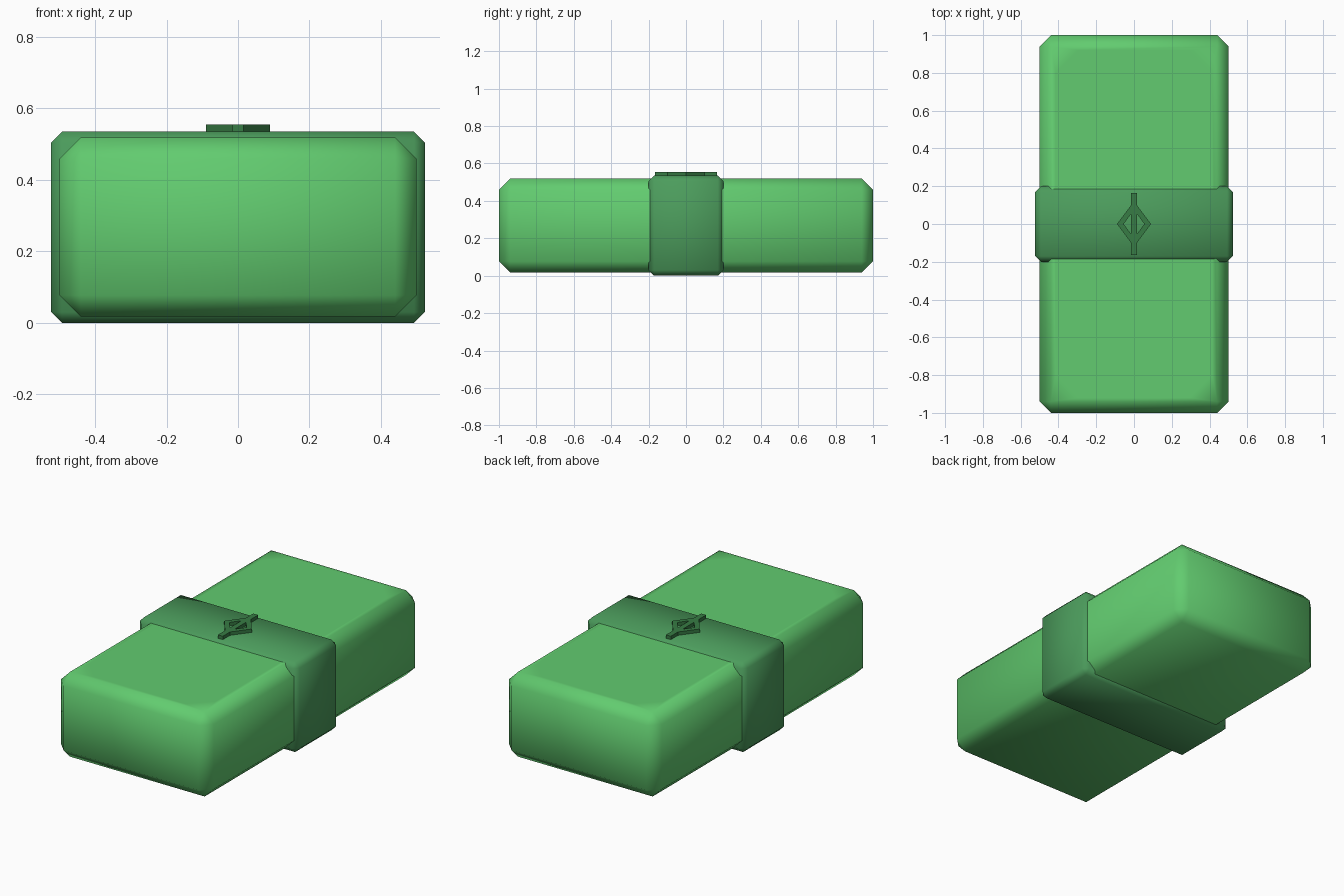
import bpy
import bmesh
from mathutils import Vector

cube = bpy.data.objects.get("Cube")
if cube:
    bpy.data.objects.remove(cube, do_unlink=True)


def material(name, rgb):
    mat = bpy.data.materials.new(name)
    mat.use_nodes = True
    colour = (*rgb, 1.0)
    mat.diffuse_color = colour
    for node in mat.node_tree.nodes:
        if node.type == "BSDF_PRINCIPLED":
            node.inputs["Base Color"].default_value = colour
    return mat


def finish(bm, name, mat, smooth):
    bmesh.ops.recalc_face_normals(bm, faces=bm.faces[:])
    for face in bm.faces:
        face.smooth = smooth
    mesh = bpy.data.meshes.new(name)
    bm.to_mesh(mesh)
    bm.free()
    mesh.materials.append(mat)
    obj = bpy.data.objects.new(name, mesh)
    bpy.context.collection.objects.link(obj)
    return obj


def chamfered_box(size, centre_z, chamfer):
    bm = bmesh.new()
    bmesh.ops.create_cube(bm, size=1.0)
    bmesh.ops.scale(bm, vec=Vector(size), verts=bm.verts[:])
    bmesh.ops.translate(bm, vec=Vector((0, 0, centre_z)), verts=bm.verts[:])
    bmesh.ops.bevel(bm, geom=bm.edges[:], offset=chamfer, segments=1,
                    profile=0.5, affect="EDGES")
    return bm


def prism(bm, points, low, high):
    bottom = [bm.verts.new((x, y, low)) for x, y in points]
    top = [bm.verts.new((x, y, high)) for x, y in points]
    bm.faces.new(bottom[::-1])
    bm.faces.new(top)
    for i in range(len(points)):
        j = (i + 1) % len(points)
        bm.faces.new((bottom[i], bottom[j], top[j], top[i]))


light_green = material("light green", (0.122, 0.60, 0.16))
band_green = material("band green", (0.072, 0.335, 0.108))
dark_green = material("dark green", (0.038, 0.20, 0.058))

# Bundle: chamfered block whose top holds a flat panel with cut corners
bm = chamfered_box((1.0, 2.0, 0.502), 0.268, 0.06)
top_face = max(bm.faces, key=lambda f: f.calc_center_median().z)
corners = {(v.co.x > 0, v.co.y > 0): v for v in top_face.verts}
top_z = top_face.calc_center_median().z
bmesh.ops.delete(bm, geom=[top_face], context="FACES_ONLY")
panel_x, panel_y, cut = 0.415, 0.92, 0.12
panel, rim = [], []
for sx, sy in ((1, 1), (-1, 1), (-1, -1), (1, -1)):
    on_side = bm.verts.new((sx * panel_x, sy * (panel_y - cut), top_z))
    on_end = bm.verts.new((sx * (panel_x - cut), sy * panel_y, top_z))
    pair = [on_side, on_end] if sx * sy > 0 else [on_end, on_side]
    panel += pair
    rim.append(corners[(sx > 0, sy > 0)])
panel_face = bm.faces.new(panel)
for i in range(4):
    bm.faces.new((rim[i], panel[2 * i + 1], panel[2 * i]))
    bm.faces.new((rim[i], rim[(i + 1) % 4], panel[(2 * i + 2) % 8], panel[2 * i + 1]))
for edge in panel_face.edges:
    edge.smooth = False
finish(bm, "bundle", light_green, True)

# Wrapping band around the middle
finish(chamfered_box((1.046, 0.4, 0.535), 0.2675, 0.03), "band", band_green, True)

# Raised plain ornament: a lozenge frame crossed by a bar
bm = bmesh.new()
low, high = 0.53, 0.555
half = 0.016
prism(bm, [(-half, -0.165), (half, -0.165), (half, 0.165), (-half, 0.165)], low, high)
outer, inner = (0.09, 0.12), (0.055, 0.075)
for sx in (1, -1):
    for sy in (1, -1):
        strip = [(sx * outer[0], 0), (0, sy * outer[1]), (0, sy * inner[1]), (sx * inner[0], 0)]
        prism(bm, strip, low, high)
finish(bm, "band_ornament", dark_green, False)
